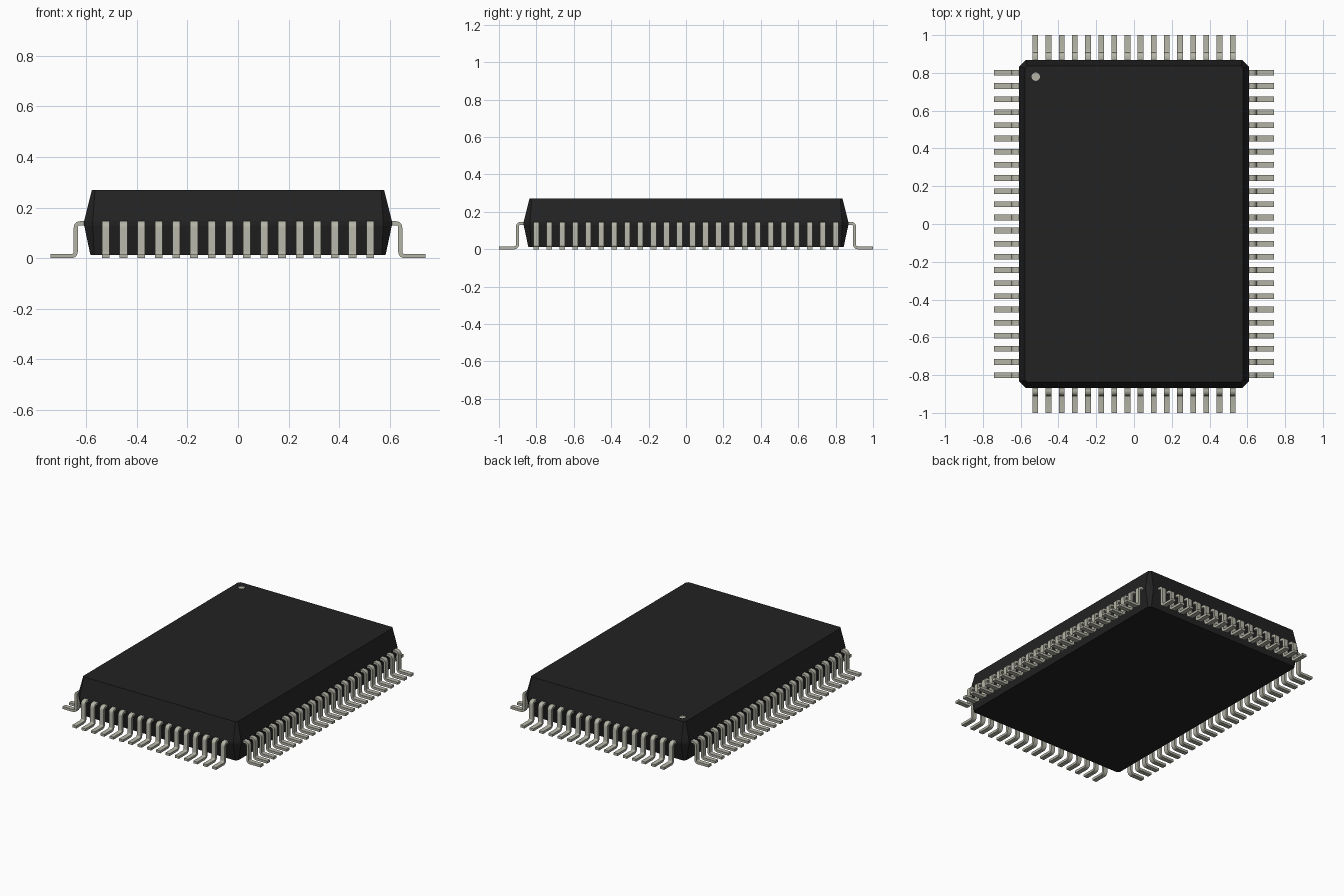
import bpy, bmesh, math
from mathutils import Vector, Matrix

cube = bpy.data.objects.get("Cube")
if cube:
    bpy.data.objects.remove(cube)


def material(name, rgb):
    m = bpy.data.materials.new(name)
    m.use_nodes = True
    m.diffuse_color = (*rgb, 1)
    m.node_tree.nodes["Principled BSDF"].inputs["Base Color"].default_value = (*rgb, 1)
    return m


black = material("black_resin", (0.016, 0.016, 0.016))
metal = material("tinned_metal", (0.46, 0.455, 0.385))


def make_object(name, bm, mats):
    bmesh.ops.recalc_face_normals(bm, faces=bm.faces)
    mesh = bpy.data.meshes.new(name)
    bm.to_mesh(mesh)
    bm.free()
    for m in mats:
        mesh.materials.append(m)
    obj = bpy.data.objects.new(name, mesh)
    bpy.context.collection.objects.link(obj)
    return obj


def loft(bm, rings):
    # Skin a list of equal closed rings and cap both ends
    loops = [[bm.verts.new(p) for p in ring] for ring in rings]
    for a, b in zip(loops, loops[1:]):
        n = len(a)
        for i in range(n):
            bm.faces.new((a[i], a[(i + 1) % n], b[(i + 1) % n], b[i]))
    bm.faces.new(loops[0])
    bm.faces.new(loops[-1])


def chamfered_rect(hx, hy, c, z):
    return [Vector((x, y, z)) for x, y in (
        (hx, c - hy), (hx, hy - c), (hx - c, hy), (c - hx, hy),
        (-hx, hy - c), (-hx, c - hy), (c - hx, -hy), (hx - c, -hy))]


# Package body: two tapered halves meeting at a wide middle
HX, HY = 0.608, 0.868
bm = bmesh.new()
loft(bm, [chamfered_rect(HX - inset, HY - inset, c, z) for inset, c, z in (
    (0.025, 0.015, 0.012), (0, 0.034, 0.13), (0, 0.034, 0.146), (0.031, 0.012, 0.27))])
body = make_object("package_body", bm, [black, metal])

# Shallow round recess marking the first pin
bm = bmesh.new()
bmesh.ops.create_cone(bm, cap_ends=True, segments=24, radius1=0.022, radius2=0.022,
                      depth=0.02, matrix=Matrix.Translation((-0.52, 0.78, 0.275)))
for f in bm.faces:
    f.material_index = 1
cutter = make_object("marker_cutter", bm, [black, metal])
cutter.hide_render = True
cut = body.modifiers.new("marker_recess", "BOOLEAN")
cut.operation = "DIFFERENCE"
cut.solver = "EXACT"
cut.object = cutter
bpy.context.view_layer.objects.active = body
bpy.ops.object.modifier_apply(modifier=cut.name)
bpy.data.objects.remove(cutter)

# Gull-wing pin: centre line as (outward distance, height, direction angle)
THICK, WIDTH, BEND, STEPS = 0.016, 0.03, 0.017, 5
HIGH, LOW, DROP = 0.138, THICK / 2, 0.033
path = [(-0.03, HIGH, 0)]
for i in range(STEPS + 1):
    a = math.pi / 2 * i / STEPS
    path.append((DROP - BEND + BEND * math.sin(a), HIGH - BEND + BEND * math.cos(a), -a))
for i in range(STEPS + 1):
    a = math.pi / 2 * (1 - i / STEPS)
    path.append((DROP + BEND - BEND * math.sin(a), LOW + BEND - BEND * math.cos(a), -a))
path.append((0.132, LOW, 0))


def add_pin(bm, origin, out, side):
    rings = []
    for d, z, a in path:
        centre = origin + out * d + Vector((0, 0, z))
        normal = Vector((0, 0, math.cos(a))) - out * math.sin(a)
        rings.append([centre + side * s * WIDTH / 2 + normal * t * THICK / 2
                      for s, t in ((-1, -1), (1, -1), (1, 1), (-1, 1))])
    loft(bm, rings)


# Four rows of evenly pitched pins
PITCH = 0.0696
for name, out, reach, count in (
        ("front_pins", Vector((0, -1, 0)), HY, 16), ("back_pins", Vector((0, 1, 0)), HY, 16),
        ("left_pins", Vector((1, 0, 0)), HX, 24), ("right_pins", Vector((-1, 0, 0)), HX, 24)):
    bm = bmesh.new()
    side = Vector((-out.y, out.x, 0))
    for i in range(count):
        add_pin(bm, out * reach + side * PITCH * (i - (count - 1) / 2), out, side)
    pins = make_object(name, bm, [metal])
    bpy.ops.object.select_all(action="DESELECT")
    pins.select_set(True)
    bpy.context.view_layer.objects.active = pins
    bpy.ops.object.shade_smooth_by_angle(angle=math.radians(35))
